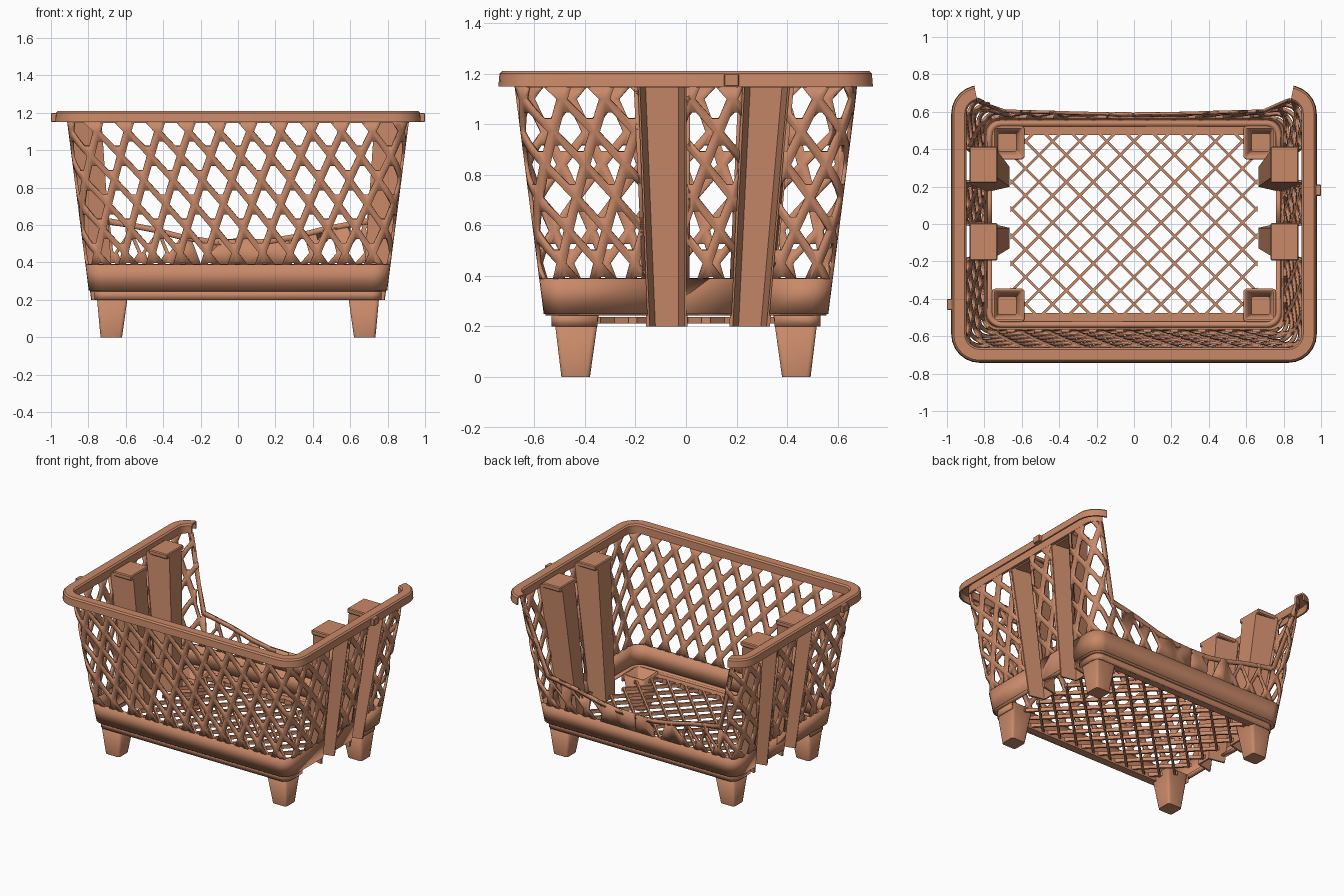
import bpy, bmesh, math
from mathutils import Vector

if "Cube" in bpy.data.objects:
    bpy.data.objects.remove(bpy.data.objects["Cube"])

mat = bpy.data.materials.new("terracotta_plastic")
mat.diffuse_color = (0.58, 0.25, 0.14, 1)
mat.use_nodes = True
mat.node_tree.nodes["Principled BSDF"].inputs["Base Color"].default_value = mat.diffuse_color

# Wall surface: rounded rectangle that widens with height, unrolled as (u, z);
# u starts at the back centre and runs counter-clockwise seen from above
CX, CY, R = 0.75, 0.52, 0.08
A = R * math.pi / 2
P = 4 * (CX + CY + A)
UL = CX + A                       # start of left side
UF = UL + 2 * CY + A              # start of front
UR = UF + 2 * CX + A              # start of right side
UB = UR + 2 * CY + A              # start of second back half
half_x = lambda z: 0.79 + 0.128 * (z - 0.25)
half_y = lambda z: 0.555 + 0.128 * (z - 0.25)
scale_y = lambda z: (half_y(z) - R) / CY


def wall(u, zs, off=0.0, z=None):
    u %= P
    q = math.pi / 2
    if u < CX: x, y, t = -u, CY, q
    elif u < UL: x, y, t = -CX, CY, q + (u - CX) / R
    elif u < UL + 2 * CY: x, y, t = -CX, CY - (u - UL), 2 * q
    elif u < UF: x, y, t = -CX, -CY, 2 * q + (u - UL - 2 * CY) / R
    elif u < UF + 2 * CX: x, y, t = -CX + u - UF, -CY, 3 * q
    elif u < UR: x, y, t = CX, -CY, 3 * q + (u - UF - 2 * CX) / R
    elif u < UR + 2 * CY: x, y, t = CX, -CY + u - UR, 4 * q
    elif u < UB: x, y, t = CX, CY, (u - UR - 2 * CY) / R
    else: x, y, t = CX - (u - UB), CY, q
    return Vector((x * (half_x(zs) - R) / CX + (R + off) * math.cos(t),
                   y * scale_y(zs) + (R + off) * math.sin(t), zs if z is None else z))


corner_lines = [s - A + A * i / 6 for s in (UL, UF, UR, UB) for i in range(7)]


def u_steps(u0, u1):
    inner = [l + k for k in (0, P) for l in corner_lines if u0 + 1e-4 < l + k < u1 - 1e-4]
    return [u0] + inner + [u1]


def finish(name, bm, thick=0, offset=0.0, smooth=True):
    bmesh.ops.recalc_face_normals(bm, faces=bm.faces)
    me = bpy.data.meshes.new(name)
    bm.to_mesh(me)
    bm.free()
    ob = bpy.data.objects.new(name, me)
    bpy.context.collection.objects.link(ob)
    me.materials.append(mat)
    if thick:
        m = ob.modifiers.new("thickness", 'SOLIDIFY')
        m.thickness, m.offset = thick, offset
    if smooth:
        bpy.context.view_layer.objects.active = ob
        ob.select_set(True)
        bpy.ops.object.shade_smooth_by_angle(angle=math.radians(30))
        ob.select_set(False)
    return ob


def poly(bm, pts):
    return bm.faces.new([bm.verts.new(Vector(p).to_3d()) for p in pts])


def loft(bm, rows, closed=False, caps=False):
    vs = [[bm.verts.new(p) for p in r] for r in rows]
    n = len(vs[0])
    for a, b in zip(vs, vs[1:]):
        for i in range(n if closed else n - 1):
            j = (i + 1) % n
            bm.faces.new((a[i], a[j], b[j], b[i]))
    if caps:
        bm.faces.new(vs[0])
        bm.faces.new(vs[-1])


def box(name, lo, hi, bevel=0.006):
    bm = bmesh.new()
    loft(bm, [[(lo[0], lo[1], z), (hi[0], lo[1], z), (hi[0], hi[1], z), (lo[0], hi[1], z)]
              for z in (lo[2], hi[2])], True, True)
    if bevel:
        bmesh.ops.bevel(bm, geom=bm.edges[:], offset=bevel, segments=1, affect='EDGES')
    return finish(name, bm, smooth=False)


def cut(bm, co, no, faces=None, outer=False, inner=False):
    fs = bm.faces[:] if faces is None else faces
    geom = list({v for f in fs for v in f.verts}) + list({e for f in fs for e in f.edges}) + fs
    bmesh.ops.bisect_plane(bm, geom=geom, plane_co=co, plane_no=no, dist=1e-6,
                           clear_outer=outer, clear_inner=inner)


# Post openings in u, and the low cut of the back wall
posts = [(-0.167, 0.0), (0.198, 0.361)]
post_u = sorted([(UL + CY - b, UL + CY - a) for a, b in posts] +
                [(UR + CY + a, UR + CY + b) for a, b in posts])
dip = [(0, .52), (.15, .525), (.3, .55), (.45, .59), (.6, .62), (.68, .635), (CX + .015, 1.16)]


def dip_z(u):
    for (a, za), (b, zb) in zip(dip, dip[1:]):
        if a <= u <= b:
            return za + (zb - za) * (u - a) / (b - a)
    return 9


# Lattice wall: skewed cells with six-sided holes, made flat and then wrapped
bm = bmesh.new()
va, vb = Vector((0.105, -0.13)), Vector((0.045, 0.13))
T, S, K = (vb - va) / 2, (va + vb) / 2, 0.74
for j in range(-1, 7):
    for i in range(-4, 45):
        c = vb * j + (va + vb) * i + Vector((0, 0.45))
        if c.x < -0.2 or c.x > P + 0.2:
            continue
        ub = min(c.x, P - c.x)
        if ub < 0.7 and (ub < 0.32 or c.y + 0.07 > dip_z(max(ub, 0))):
            poly(bm, (c + T, c - S, c - T, c + S))
            continue
        t1, t2 = K * T.lerp(-S, 0.2), K * T.lerp(S, 0.2)
        for f in ((T, S, K * S, t2), (-S, T, t1, -K * S), (T, t2, t1)):
            poly(bm, [c + p for p in f])
            poly(bm, [c - p for p in f])
bmesh.ops.remove_doubles(bm, verts=bm.verts, dist=1e-5)
cut(bm, (0, 0.39, 0), (0, 1, 0), inner=True)
cut(bm, (0, 0, 0), (1, 0, 0), inner=True)
cut(bm, (P, 0, 0), (1, 0, 0), outer=True)
rect = lambda u0, z0, u1, z1: poly(bm, ((u0, z0), (u1, z0), (u1, z1), (u0, z1)))
rect(0, 0.25, P, 0.39)
for a, b in post_u:
    rect(a - 0.015, 0.39, a, 1.15)
    rect(b, 0.39, b + 0.015, 1.15)
edge = [(u + (0, .025, .03)[max(0, i - 4)], z - (.03, .03, 0)[max(0, i - 4)])
        for i, (u, z) in enumerate(dip)]
mirror_u = lambda p, s: (p[0] if s > 0 else P - p[0], p[1])
for s in (1, -1):
    for i in range(6):
        poly(bm, [mirror_u(p, s) for p in (dip[i], edge[i], edge[i + 1], dip[i + 1])])
cut(bm, (0, 1.15, 0), (0, 1, 0), outer=True)
for u in corner_lines + [e for r in post_u for e in r] + [k for d in dip[1:] for k in (d[0], P - d[0])]:
    cut(bm, (u, 0, 0), (1, 0, 0))
for s in (1, -1):
    for p, q in zip(dip, dip[1:]):
        (a, za), (b, zb) = mirror_u(p, s), mirror_u(q, s)
        fs = [f for f in bm.faces if min(a, b) < f.calc_center_median().x < max(a, b)]
        cut(bm, (a, za, 0), Vector((za - zb, b - a, 0)) * s, fs, outer=True)
gone = [f for f in bm.faces if any(a < f.calc_center_median().x < b for a, b in post_u)]
bmesh.ops.delete(bm, geom=gone, context='FACES')
for v in bm.verts:
    u = min(max(v.co.x, 0), P - 1e-6)
    v.co = wall(u, v.co.y)
bmesh.ops.remove_doubles(bm, verts=bm.verts, dist=1e-5)
finish("lattice_wall", bm, 0.016)

# Rim: overhanging lip that stops at the back opening
lip = [(-.01, 1.145), (-.01, 1.2), (0, 1.21), (.058, 1.21), (.068, 1.2), (.072, 1.15),
       (.06, 1.15), (.056, 1.197), (.008, 1.197), (.008, 1.145)]
bm = bmesh.new()
loft(bm, [[wall(u, 1.15, o, z) for o, z in lip] for u in u_steps(CX + .015, P - CX - .015)], True, True)
finish("rim", bm)

# Ledge under the wall, broken at the posts, and the skirts around the base
bm = bmesh.new()
for i, (a, b) in enumerate(post_u):
    nxt = post_u[(i + 1) % 4][0] + (P if i == 3 else 0)
    loft(bm, [[wall(u, .25), wall(u, .25, -.032)] for u in u_steps(b, nxt)])
finish("base_ledge", bm, 0.012)
bm = bmesh.new()
for a, b in ((UL + CY + .383, UR + CY - .383), (UR + CY + .383, P + UL + CY - .383)):
    loft(bm, [[wall(u, .25, -.028, z) for z in (.25, .2)] for u in u_steps(a, b)])
finish("base_skirt", bm, 0.012)

for sx in (-1, 1):
    # Stacking posts: channels open to the outside, with a cap on top
    for n, (a, b) in enumerate(posts):
        bm = bmesh.new()
        rows = []
        for z in (1.17, 0.2):
            xo, xi = half_x(z), 0.67 + (z - 0.2) * 0.068
            y0, y1 = a * scale_y(z), b * scale_y(z)
            rows.append([(sx * xo, y0, z), (sx * xi, y0 + .025, z), (sx * xi, y1 - .025, z), (sx * xo, y1, z)])
        loft(bm, rows)
        finish(f"post_{n}", bm, 0.014, smooth=False)
        k = scale_y(1.15)
        x0, x1 = sorted((sx * 0.73, sx * 0.88))
        box(f"post_cap_{n}", (x0, a * k - .005, 1.15), (x1, b * k + .005, 1.185))
    # Hollow tapered legs
    for sy in (-1, 1):
        bm = bmesh.new()
        loft(bm, [[(sx * x, sy * y, z) for x, y in ((x0, y0), (x1, y0), (x1, y1), (x0, y1))]
                  for x0, x1, y0, y1, z in ((.585, .758, .345, .523, .25), (.62, .735, .38, .493, 0.0))], True)
        bm.verts.ensure_lookup_table()
        bm.faces.new(bm.verts[4:8])
        corner = [e for e in bm.edges if abs(e.verts[0].co.z - e.verts[1].co.z) > .1]
        bmesh.ops.bevel(bm, geom=corner, offset=0.018, segments=3, affect='EDGES', profile=0.5)
        finish("leg", bm, 0.012, -1)

# Floor border strips at front and back
for nm, sy in (("floor_border_front", -1), ("floor_border_back", 1)):
    y0, y1 = sorted((sy * 0.475, sy * 0.525))
    box(nm, (-.6, y0, .2), (.6, y1, .235), 0)

# Floor lattice: crossing diagonal strips, trimmed around the legs
bm = bmesh.new()
w = 0.01
for s in (1, -1):
    for k in range(-9, 10):
        c = k * 0.145 + 0.007 * s
        poly(bm, [(x, s * (c - x) + d, 0.225) for x, d in ((-1.8, -w), (1.8, -w), (1.8, w), (-1.8, w))])
for s in (1, -1):
    cut(bm, (s * .66, 0, 0), (s, 0, 0), outer=True)
    cut(bm, (0, s * .48, 0), (0, s, 0), outer=True)
for s in (1, -1):
    cut(bm, (s * .59, 0, 0), (1, 0, 0))
    cut(bm, (0, s * .35, 0), (0, 1, 0))
gone = []
for f in bm.faces:
    m = f.calc_center_median()
    if abs(m.x) > .59 and abs(m.y) > .35:
        gone.append(f)
bmesh.ops.delete(bm, geom=gone, context='FACES')
finish("floor_lattice", bm, 0.025, smooth=False)

# Small clips on the outside of the rim
box("clip_right", (.96, .15, 1.15), (1.0, .21, 1.2), 0.004)
box("clip_left", (-1.0, -.46, 1.15), (-.96, -.4, 1.2), 0.004)
